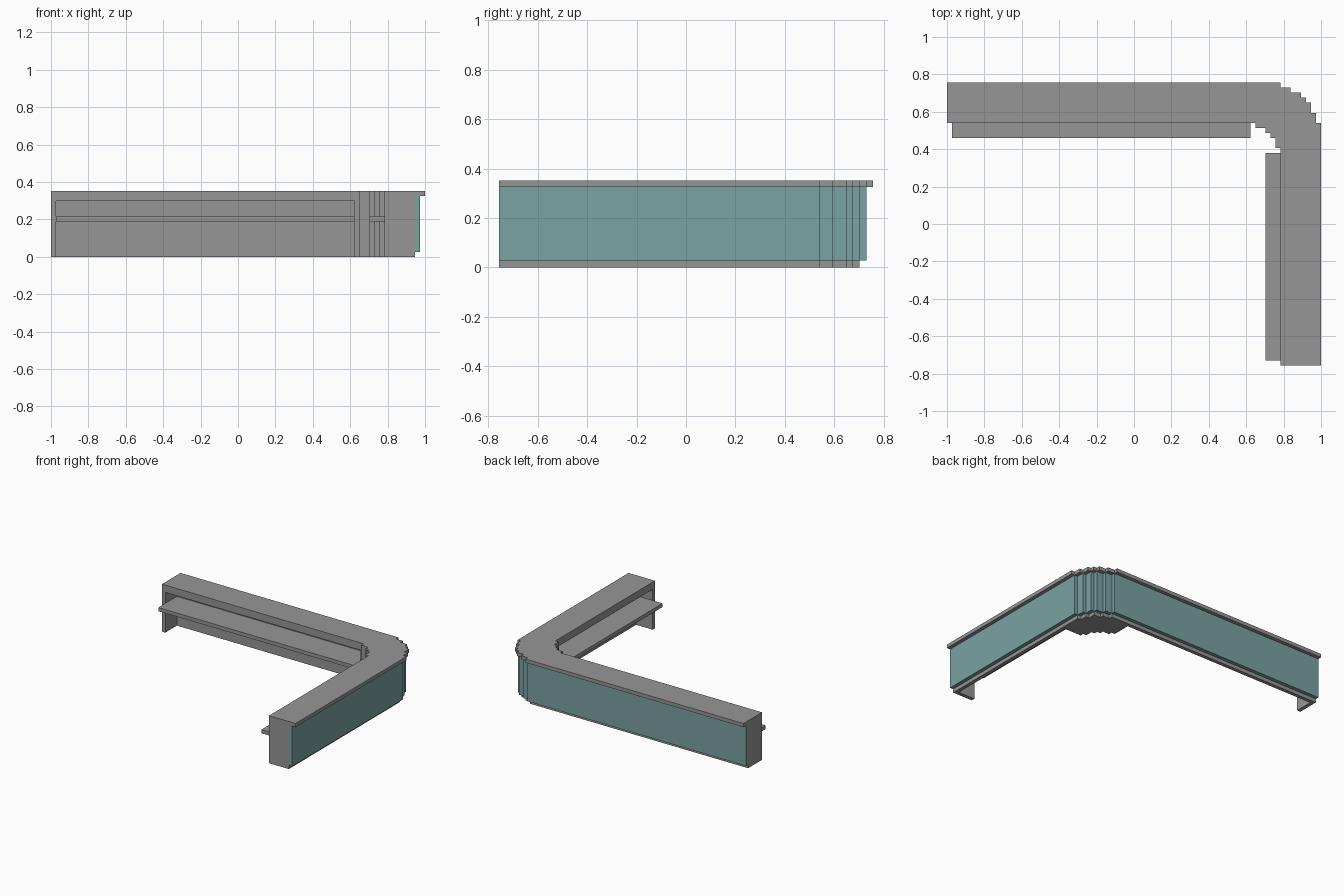
import bpy
import bmesh

cube = bpy.data.objects.get("Cube")
if cube:
    bpy.data.objects.remove(cube, do_unlink=True)

# The desk lies on a modular grid: 74 wide, 56 deep, 13 high
U = 2 / 74


def make_material(name, rgb):
    mat = bpy.data.materials.new(name)
    mat.use_nodes = True
    color = (*rgb, 1)
    mat.diffuse_color = color
    mat.node_tree.nodes["Principled BSDF"].inputs["Base Color"].default_value = color
    return mat


GREY = make_material("grey_laminate", (0.305, 0.305, 0.305))
TEAL = make_material("teal_panel", (0.195, 0.366, 0.356))


def prism(name, outline, z0, z1, mat):
    """Extrude a plan outline, given in grid units, from z0 to z1."""
    bm = bmesh.new()
    verts = [bm.verts.new(((x - 37) * U, (y - 28) * U, z0 * U)) for x, y in outline]
    face = bm.faces.new(verts)
    ext = bmesh.ops.extrude_face_region(bm, geom=[face])
    top = [v for v in ext["geom"] if isinstance(v, bmesh.types.BMVert)]
    bmesh.ops.translate(bm, verts=top, vec=(0, 0, (z1 - z0) * U))
    bmesh.ops.recalc_face_normals(bm, faces=bm.faces)
    mesh = bpy.data.meshes.new(name)
    bm.to_mesh(mesh)
    bm.free()
    mesh.materials.append(mat)
    obj = bpy.data.objects.new(name, mesh)
    bpy.context.collection.objects.link(obj)
    return obj


def block(name, x0, x1, y0, y1, z0, z1, mat=GREY):
    return prism(name, [(x0, y0), (x1, y0), (x1, y1), (x0, y1)], z0, z1, mat)


def stairs(ox, oy, corners):
    """Stepped curve running down through the given outer corners."""
    path = []
    for i, (x, y) in enumerate(corners):
        path.append((ox + x, oy + y))
        if i + 1 < len(corners):
            path.append((ox + x, oy + corners[i + 1][1]))
    return path


# Stepped corner curves for each layer
top_curve = stairs(66, 48, [(0, 8), (2, 7), (4, 6), (5, 5), (6, 4), (7, 2), (8, 0)])
panel_curve = stairs(66, 48, [(0, 7), (2, 6), (4, 5), (5, 4), (6, 2), (7, 0)])
base_curve = stairs(66, 48, [(0, 6), (2, 5), (4, 4), (5, 2), (6, 0)])
inner_curve = stairs(60, 42, [(1, 6), (3, 5), (4, 4), (5, 3), (6, 1)])

# Counter top
prism("counter_top",
      [(0, 56)] + top_curve + [(74, 0), (66, 0)] + inner_curve[::-1] + [(0, 48)],
      12, 13, GREY)

# Back walls joined by the solid corner post
prism("back_wall_and_corner",
      [(0, 54)] + base_curve + [(72, 0), (71, 0), (71, 42), (66, 42)]
      + inner_curve[::-1] + [(60, 48), (60, 53), (0, 53)],
      0, 12, GREY)

# Outer cladding
prism("outer_panel",
      [(0, 55)] + panel_curve + [(73, 0), (72, 0)] + base_curve[::-1] + [(0, 54)],
      1, 12, TEAL)

# End panels
block("long_arm_end_panel", 0, 1, 48, 53, 0, 12)
block("short_arm_end_panel", 66, 71, 0, 1, 0, 12)

# Rails under the counter top
block("long_arm_top_rail", 1, 60, 48, 53, 11, 12)
block("short_arm_top_rail", 66, 71, 1, 42, 11, 12)

# Work shelves projecting inward
block("long_arm_shelf", 1, 60, 45, 53, 7, 8)
block("short_arm_shelf", 63, 71, 1, 42, 7, 8)
